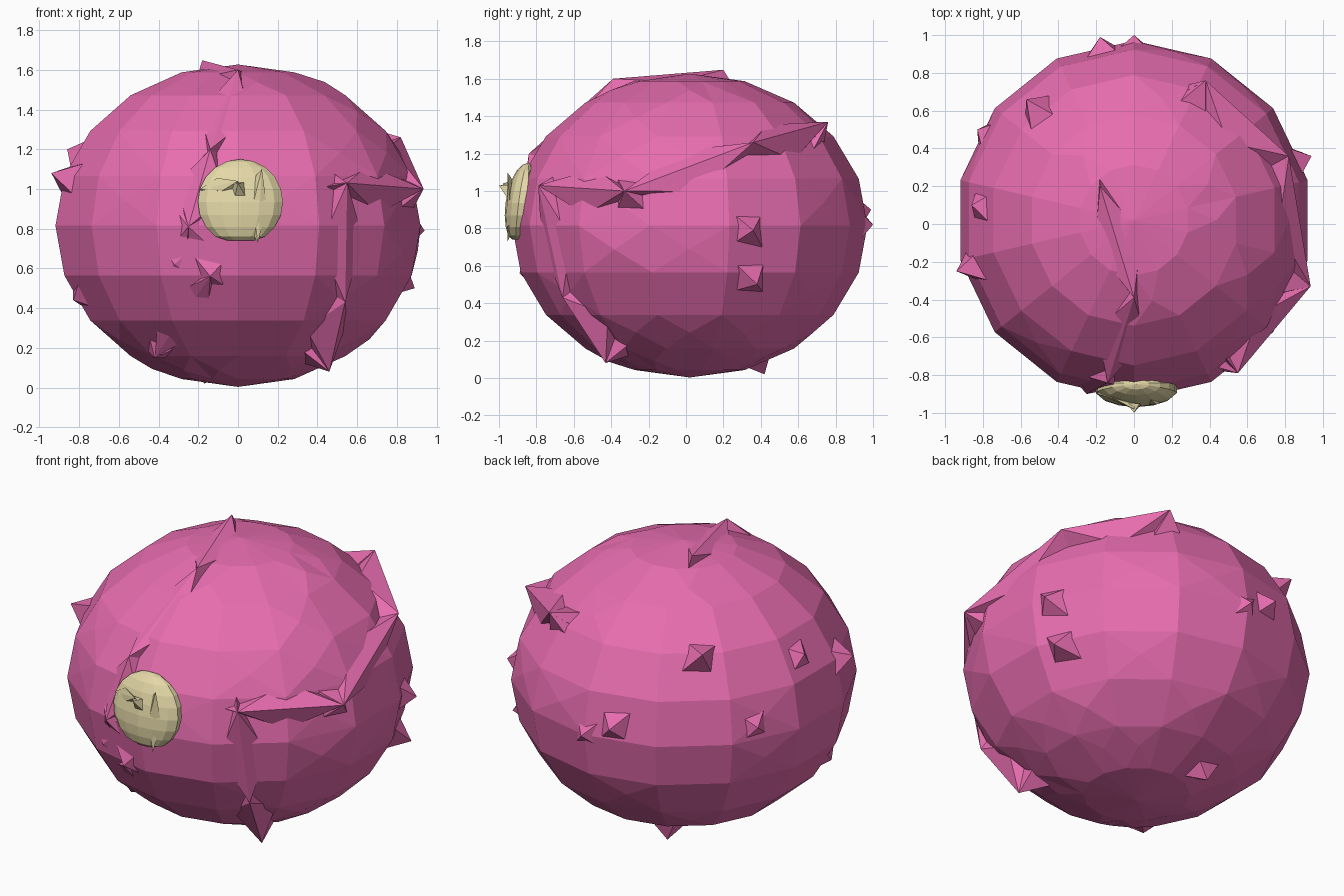
import bpy, bmesh, random
from mathutils import Vector

random.seed(4)
if "Cube" in bpy.data.objects:
    bpy.data.objects.remove(bpy.data.objects["Cube"])


def material(name, rgb):
    m = bpy.data.materials.new(name)
    m.use_nodes = True
    m.diffuse_color = (*rgb, 1)
    m.node_tree.nodes["Principled BSDF"].inputs["Base Color"].default_value = (*rgb, 1)
    return m


def ellipsoid(centre, radii, segments, rings):
    bm = bmesh.new()
    bmesh.ops.create_uvsphere(bm, u_segments=segments, v_segments=rings, radius=1)
    for v in bm.verts:
        v.co = v.co * radii + centre
    return bm


def sunk(p, centre, radii, depth):
    """Point below the ellipsoid's surface, straight under p."""
    d = p - centre
    unit = Vector([a / r for a, r in zip(d, radii)])
    return centre + d * (depth / unit.length)


def crest(bm, tips, shape, width):
    """Raise a solid facet with one tip, or a crease joining two tips."""
    centre, radii = shape
    tips = [Vector(t) for t in tips]
    mid = (tips[0] + tips[-1]) / 2
    out = (mid - centre).normalized()
    along = tips[-1] - tips[0]
    if len(tips) == 1:
        along = out.orthogonal()
    along = (along - out * along.dot(out)).normalized()
    side = along.cross(out)
    base = [mid + side * width, mid - side * width]
    base += [tips[0] - along * width * .8, tips[-1] + along * width * .8]
    points = tips + [sunk(p, centre, radii, .95) for p in base]
    verts = [bm.verts.new(p) for p in points]
    bmesh.ops.convex_hull(bm, input=verts)
    loose = [v for v in bm.verts if not v.link_faces]
    bmesh.ops.delete(bm, geom=loose, context="VERTS")


def finish(bm, name, mat):
    bmesh.ops.recalc_face_normals(bm, faces=bm.faces)
    mesh = bpy.data.meshes.new(name)
    bm.to_mesh(mesh)
    bm.free()
    mesh.materials.append(mat)
    ob = bpy.data.objects.new(name, mesh)
    bpy.context.collection.objects.link(ob)


pink = material("pink", (.80, .152, .43))
cream = material("cream", (.78, .69, .39))

# Round faceted body
body_shape = (Vector((0, .02, .815)), Vector((.943, .95, .812)))
body = ellipsoid(*body_shape, 14, 10)

# Shallow bumps scattered over the facets
quads = [f for f in body.faces if len(f.verts) == 4]
for face in random.sample(quads, 36):
    out = face.normal.copy()
    tip = bmesh.ops.poke(body, faces=[face])["verts"][0]
    tip.co += out * random.uniform(.005, .025)

# Large spikes
crown, brow, bridge = (-.18, .2, 1.648), (0, -.39, 1.6), (-.14, -.84, 1.2)
cheek, side_tip = (.55, -.79, 1.03), (.935, -.33, 1.0)
shoulder, rear = (.82, .36, 1.26), (.38, .76, 1.37)
jaw, foot = (.54, -.66, .43), (.46, -.43, .08)
temple, chin, heel = (-.25, -.90, .81), (-.14, -.89, .56), (-.42, -.42, .15)
for tip in (side_tip, rear, foot, heel, temple, chin,
            (-.94, -.25, 1.08), (-.86, .1, 1.2), (0, 1.0, .82),
            (-.18, .99, .9), (-.17, .42, .02), (-.32, -.83, .62),
            (.89, .38, .5), (.94, .36, .79), (-.57, .66, 1.33),
            (-.83, -.2, .44), (-.83, .5, .9)):
    crest(body, [tip], body_shape, .17)

# Long creases joining some of the spikes
for a, b in ((crown, brow), (brow, bridge), (bridge, temple),
             (cheek, side_tip), (side_tip, shoulder), (shoulder, rear),
             (cheek, jaw), (jaw, foot), (heel, chin)):
    crest(body, [a, b], body_shape, .14)
finish(body, "body", pink)

# Cream muzzle patch with a flat lower edge, leaning with the body
muzzle_shape = (Vector((.012, -.875, .935)), Vector((.22, .09, .215)))
muzzle = ellipsoid(*muzzle_shape, 14, 10)
for v in muzzle.verts:
    v.co.z = max(v.co.z, .74)
    v.co.y = min(v.co.y, -.85) + (v.co.z - .935) * .13
crest(muzzle, [(0, -1, 1.03)], muzzle_shape, .07)
crest(muzzle, [(.12, -.955, 1.1), (.1, -.955, .73)], muzzle_shape, .03)
crest(muzzle, [(-.19, -.9, 1.0), (0, -.98, 1.04)], muzzle_shape, .03)
finish(muzzle, "muzzle", cream)
